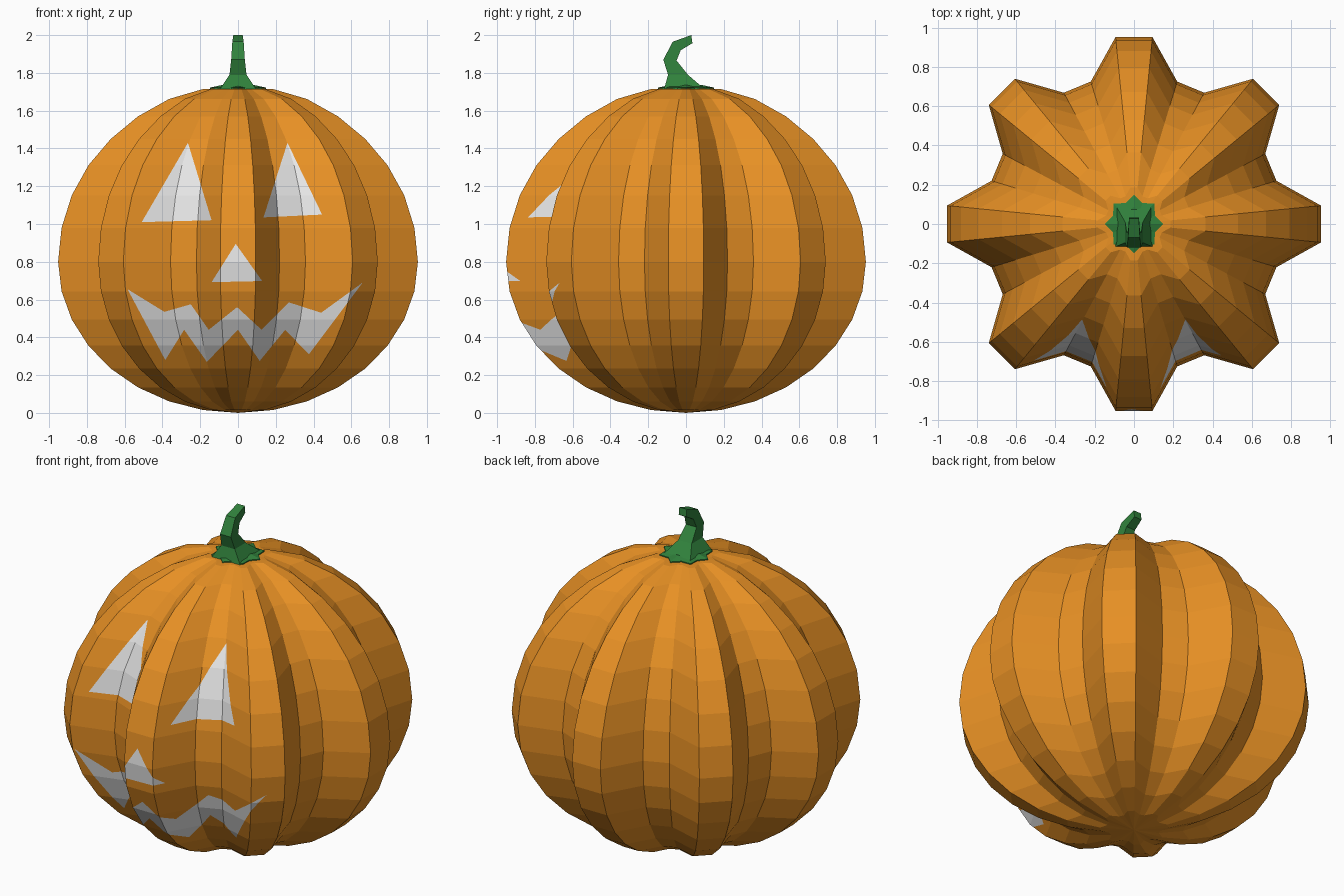
import bpy, bmesh, math
from mathutils import Vector

if "Cube" in bpy.data.objects:
    bpy.data.objects.remove(bpy.data.objects["Cube"])


def material(name, rgb):
    m = bpy.data.materials.new(name)
    m.diffuse_color = (*rgb, 1)
    m.use_nodes = True
    m.node_tree.nodes["Principled BSDF"].inputs["Base Color"].default_value = m.diffuse_color
    return m


ORANGE = material("pumpkin orange", (0.80, 0.28, 0.018))
WHITE = material("carving white", (0.80, 0.80, 0.80))
GREEN = material("stem green", (0.03, 0.22, 0.045))


def finish(bm, name, mats):
    bmesh.ops.recalc_face_normals(bm, faces=bm.faces[:])
    me = bpy.data.meshes.new(name)
    bm.to_mesh(me)
    bm.free()
    for m in mats:
        me.materials.append(m)
    ob = bpy.data.objects.new(name, me)
    bpy.context.collection.objects.link(ob)
    return ob


def loft(bm, rings):
    for a, b in zip(rings, rings[1:]):
        n = len(a)
        for i in range(n):
            j = (i + 1) % n
            bm.faces.new((a[i], a[j], b[j], b[i]))


def inside(x, z, poly):
    hit = False
    for (x1, z1), (x2, z2) in zip(poly, poly[1:] + poly[:1]):
        if (z1 > z) != (z2 > z) and x < x1 + (z - z1) * (x2 - x1) / (z2 - z1):
            hit = not hit
    return hit


def carve(bm, poly):
    """Cut an x-z outline into the front of the skin and paint it white."""
    for (x1, z1), (x2, z2) in zip(poly, poly[1:] + poly[:1]):
        faces = []
        for f in bm.faces:
            if f.calc_center_median().y > -0.2:
                continue
            xs = [v.co.x for v in f.verts]
            zs = [v.co.z for v in f.verts]
            if (max(xs) >= min(x1, x2) and min(xs) <= max(x1, x2)
                    and max(zs) >= min(z1, z2) and min(zs) <= max(z1, z2)):
                faces.append(f)
        geom = (list({v for f in faces for v in f.verts})
                + list({e for f in faces for e in f.edges}) + faces)
        bmesh.ops.bisect_plane(bm, geom=geom, dist=1e-5, plane_co=(x1, 0, z1),
                               plane_no=Vector((z2 - z1, 0, x1 - x2)).normalized())
    cut = []
    for f in bm.faces:
        c = f.calc_center_median()
        if c.y < -0.2 and inside(c.x, c.z, poly):
            f.material_index = 1
            cut.append(f)
    return cut


# Pumpkin skin: 32-sided sphere, alternating pairs of ridge and valley columns
bm = bmesh.new()
rings = []
for k in range(1, 16):
    t = math.pi * k / 16
    z = 0.8 + (0.92 if k < 8 else 0.8) * math.cos(t)
    z += {1: 0.012, 2: 0.012, 3: 0.005}.get(k, 0)
    ring = []
    for i in range(32):
        a = math.radians(11.25 * (i + 0.5))
        r = (0.957 if i % 4 in (0, 3) else 0.758) * math.sin(t)
        ring.append(bm.verts.new((r * math.cos(a), r * math.sin(a), z)))
    rings.append(ring)
loft(bm, rings)
for ring, z in ((rings[0], 1.722), (rings[-1], 0)):
    pole = bm.verts.new((0, 0, z))
    for i in range(32):
        bm.faces.new((ring[i], ring[(i + 1) % 32], pole))
bmesh.ops.recalc_face_normals(bm, faces=bm.faces[:])

# Face: right eye, nose and mouth are flush
carve(bm, [(0.262, 1.43), (0.135, 1.035), (0.445, 1.05)])
carve(bm, [(-0.012, 0.895), (-0.14, 0.692), (0.128, 0.698)])
carve(bm, [(-0.585, 0.655), (-0.39, 0.535), (-0.25, 0.575), (-0.155, 0.44),
           (-0.005, 0.56), (0.125, 0.44), (0.27, 0.585), (0.44, 0.53),
           (0.66, 0.69), (0.375, 0.31), (0.25, 0.44), (0.115, 0.275),
           (0.0, 0.44), (-0.165, 0.27), (-0.285, 0.44), (-0.385, 0.28)])

# Left eye is sunk into the skin, with orange walls
eye = carve(bm, [(-0.265, 1.43), (-0.51, 1.01), (-0.14, 1.02)])
ret = bmesh.ops.extrude_face_region(bm, geom=eye)["geom"]
back = {g for g in ret if isinstance(g, bmesh.types.BMFace)}
moved = [g for g in ret if isinstance(g, bmesh.types.BMVert)]
bmesh.ops.translate(bm, verts=moved, vec=(0.03, 0.09, -0.07))
for v in moved:
    for f in v.link_faces:
        f.material_index = 1 if f in back else 0
finish(bm, "pumpkin", [ORANGE, WHITE])

# Stem: four-sided, bending back; (front y, z), (back y, z), half width
bm = bmesh.new()
rings = []
for (y1, z1), (y2, z2), w in (((-0.12, 1.70), (0.115, 1.70), 0.105),
                              ((-0.095, 1.79), (0.01, 1.79), 0.045),
                              ((-0.12, 1.87), (-0.05, 1.865), 0.036),
                              ((-0.07, 1.965), (-0.028, 1.92), 0.03),
                              ((0.028, 2.0), (0.034, 1.957), 0.025)):
    rings.append([bm.verts.new(p) for p in ((-w, y1, z1), (w, y1, z1),
                                            (w, y2, z2), (-w, y2, z2))])
loft(bm, rings)
bm.faces.new(rings[0])
bm.faces.new(rings[-1])
finish(bm, "stem", [GREEN])

# Collar: shallow star where the stem spreads over the top
bm = bmesh.new()
rings = []
for s, z in ((1, 1.70), (1, 1.722), (0.6, 1.735)):
    ring = []
    for i in range(16):
        a = math.pi * i / 8
        r = s * (0.115 if i % 2 else 0.148)
        ring.append(bm.verts.new((r * math.cos(a), r * math.sin(a), z)))
    rings.append(ring)
loft(bm, rings)
bm.faces.new(rings[0])
bm.faces.new(rings[-1])
finish(bm, "stem_collar", [GREEN])
